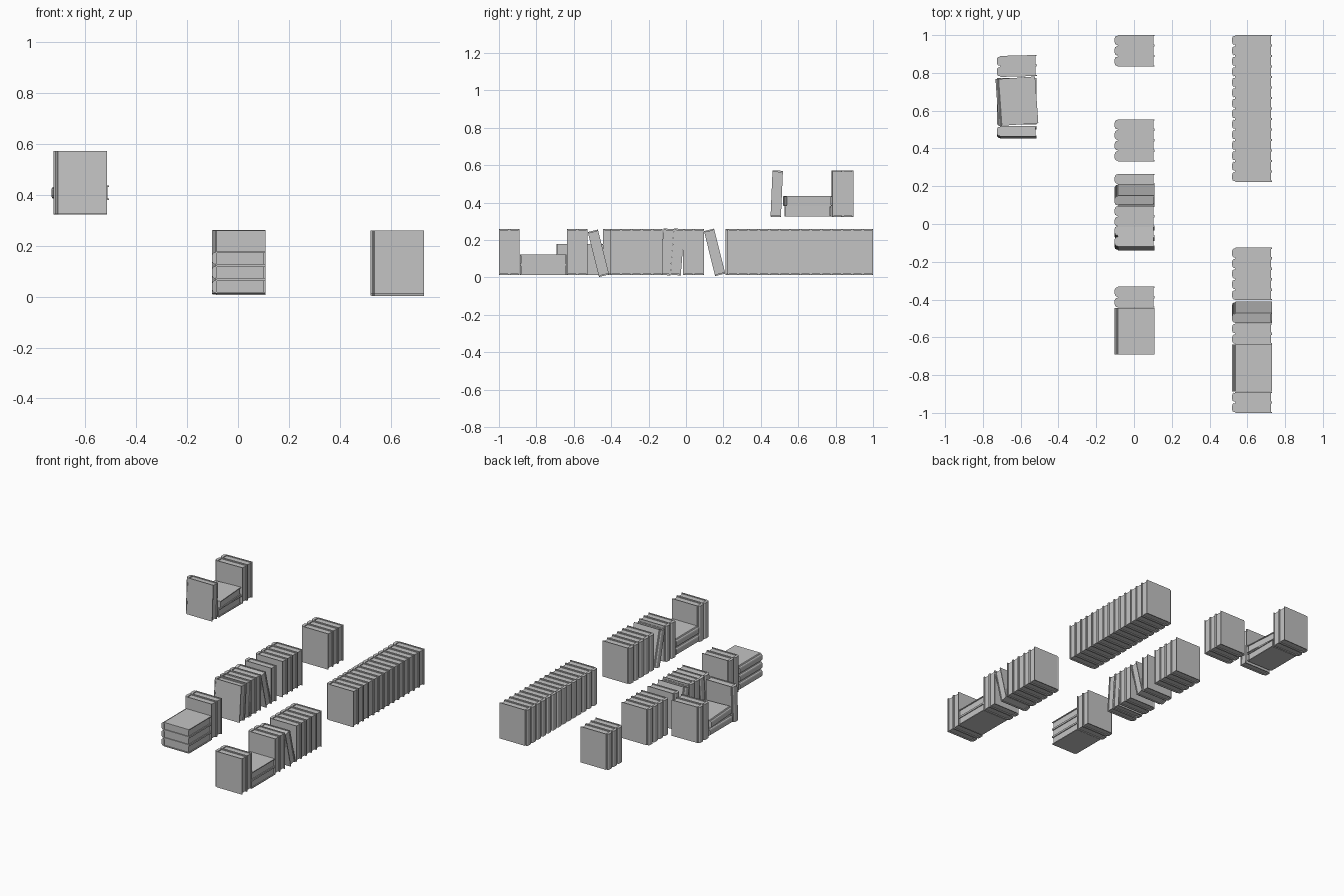
import bpy, bmesh
from math import radians
from mathutils import Matrix

cube = bpy.data.objects.get("Cube")
if cube:
    bpy.data.objects.remove(cube, do_unlink=True)

# Single grey material
grey = bpy.data.materials.new("plain grey")
grey.use_nodes = True
colour = (0.55, 0.55, 0.55, 1)
grey.diffuse_color = colour
grey.node_tree.nodes["Principled BSDF"].inputs["Base Color"].default_value = colour

THICK, TALL, DEEP = 0.0555, 0.248, 0.21
COVER, INSET = 0.006, 0.006
SHELF, MID = 0.012, 0.136


def extrude_profile(bm, points, height):
    """Prism centred on z = 0 from an outline in x, y."""
    low = [bm.verts.new((x, y, -height / 2)) for x, y in points]
    face = bm.faces.new(low)
    result = bmesh.ops.extrude_face_region(bm, geom=[face])
    top = [v for v in result["geom"] if isinstance(v, bmesh.types.BMVert)]
    bmesh.ops.translate(bm, verts=top, vec=(0, 0, height))


def make_book_mesh():
    """Hard cover with hinge grooves and a rounded spine at -x, plus recessed pages."""
    bm = bmesh.new()
    h, d = THICK / 2, DEEP / 2
    half = [(d - 0.198, h)]
    half = [(d, h - COVER), (d, h), (-d + 0.017, h), (-d + 0.013, h - 0.005),
            (-d + 0.008, h - 0.004), (-d + 0.002, h - 0.009), (-d, h - 0.016)]
    inner = [(-d + 0.02, h - COVER)]
    outline = inner + half
    outline += [(x, -y) for x, y in reversed(outline)]
    extrude_profile(bm, outline, TALL)
    page = h - COVER
    back, front = -d + 0.02, d - INSET
    extrude_profile(bm, [(back, -page), (front, -page), (front, page), (back, page)],
                    TALL - 2 * INSET)
    bmesh.ops.recalc_face_normals(bm, faces=bm.faces)
    mesh = bpy.data.meshes.new("book")
    bm.to_mesh(mesh)
    bm.free()
    mesh.materials.append(grey)
    return mesh


book_mesh = make_book_mesh()


def book(name, x, y, z, tilt=0, turn=0):
    ob = bpy.data.objects.new(name, book_mesh)
    ob.matrix_world = (Matrix.Translation((x, y, z))
                       @ Matrix.Rotation(radians(turn), 4, "Z")
                       @ Matrix.Rotation(radians(tilt), 4, "X"))
    bpy.context.collection.objects.link(ob)


def upright_row(x, start, count, z=MID, turn=0):
    for i in range(count):
        book("upright_book", x, start + (i + 0.5) * THICK, z, turn=turn)


def flat_stack(x, y, base, turns):
    for i, turn in enumerate(turns):
        book("flat_book", x, y, base + (i + 0.5) * THICK, tilt=90, turn=turn)


# Left-hand row
LEFT = 0.625
for start, count in ((-1, 2), (-0.637, 2), (-0.403, 5), (1 - 14 * THICK, 14)):
    upright_row(LEFT, start, count)
flat_stack(LEFT, -0.763, SHELF, (0, 0))
book("leaning_book", LEFT, -0.468, 0.129, tilt=14)

# Middle row
MIDDLE = 0.003
for start, count in ((-0.443, 2), (-0.015, 2), (0.21, 1), (0.332, 4), (1 - 3 * THICK, 3)):
    upright_row(MIDDLE, start, count)
flat_stack(MIDDLE, -0.568, SHELF, (0, 0, 0))
book("leaning_book", MIDDLE, 0.153, 0.134, tilt=14)
for y in (-0.102, -0.046):
    book("leaning_book", MIDDLE, y, MID, tilt=-4.5)

# Raised group on the right-hand side
RIGHT, RAISED = -0.62, 0.447
upright_row(RIGHT, 0.781, 2, RAISED, turn=1.5)
flat_stack(RIGHT, 0.65, RAISED - TALL / 2 + 0.002, (0, 4))
book("leaning_book", RIGHT, 0.485, RAISED, tilt=-2.5)
